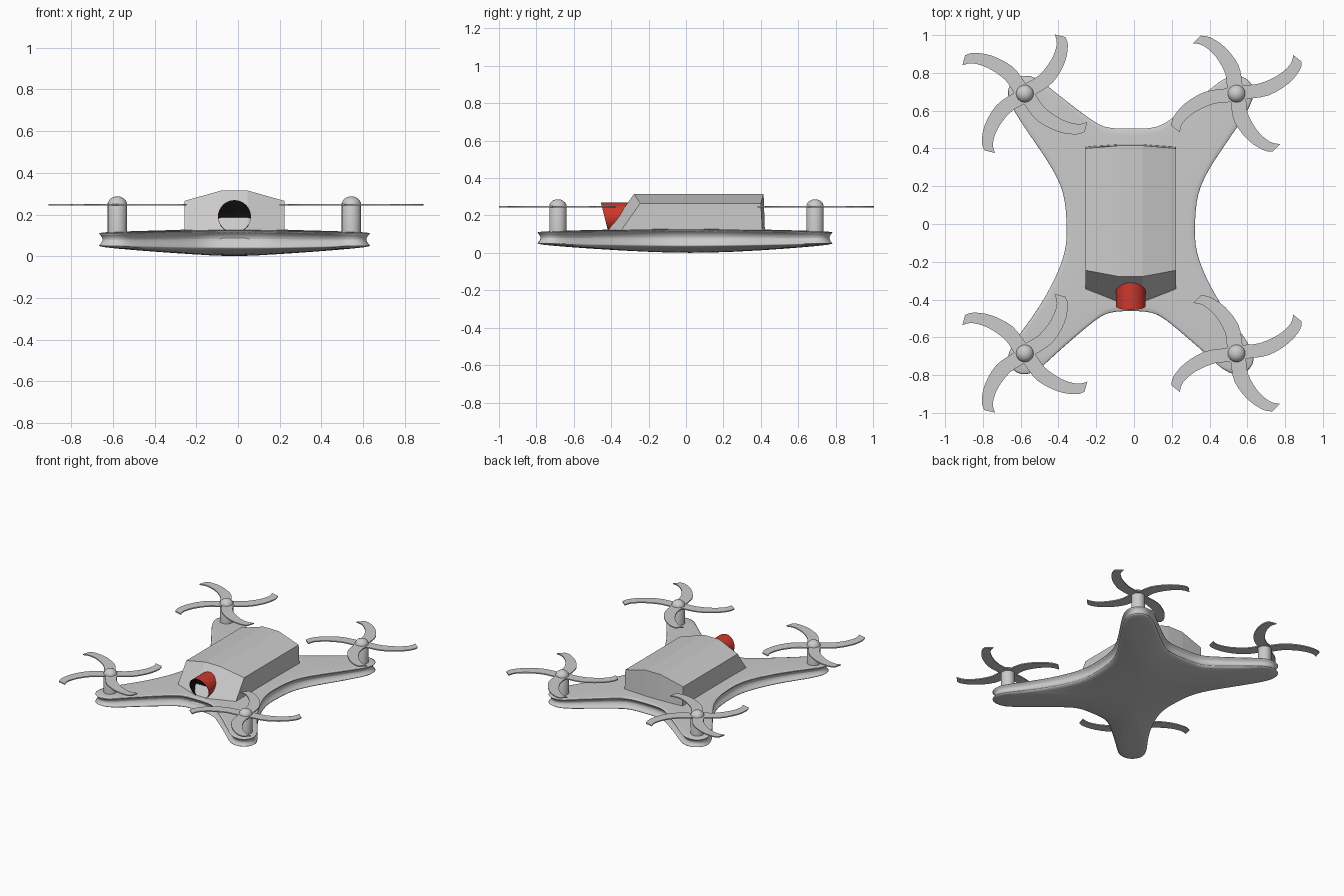
import bpy, bmesh
from math import cos, sin, pi, radians, hypot
from mathutils import Vector, Matrix

if "Cube" in bpy.data.objects:
    bpy.data.objects.remove(bpy.data.objects["Cube"])

CX = -0.017  # symmetry plane of the craft


def make(name, bm, smooth=None, mat=None):
    bmesh.ops.recalc_face_normals(bm, faces=bm.faces)
    me = bpy.data.meshes.new(name)
    bm.to_mesh(me)
    bm.free()
    ob = bpy.data.objects.new(name, me)
    bpy.context.collection.objects.link(ob)
    if mat:
        me.materials.append(mat)
    if smooth:
        bpy.context.view_layer.objects.active = ob
        ob.select_set(True)
        bpy.ops.object.shade_smooth_by_angle(angle=radians(smooth))
        ob.select_set(False)
    return ob


def loft(bm, rings, cap_start=True, cap_end=True):
    vs = [[bm.verts.new(p) for p in r] for r in rings]
    n = len(vs[0])
    for a, b in zip(vs, vs[1:]):
        for i in range(n):
            j = (i + 1) % n
            bm.faces.new((a[i], a[j], b[j], b[i]))
    if cap_start:
        bm.faces.new(vs[0][::-1])
    if cap_end:
        bm.faces.new(vs[-1])


def colour(name, rgb):
    m = bpy.data.materials.new(name)
    m.diffuse_color = (*rgb, 1)
    m.use_nodes = True
    m.node_tree.nodes["Principled BSDF"].inputs["Base Color"].default_value = m.diffuse_color
    return m


red = colour("red", (0.6, 0.04, 0.025))
black = colour("black", (0.005, 0.005, 0.005))

# Airframe: X-shaped outline lofted through rounded rings down to a keel
half = [(.13, .477), (.22, .515), (.47, .715), (.53, .765), (.60, .76), (.637, .71),
        (.61, .63), (.46, .42), (.325, .21), (.31, .03), (.305, -.15), (.40, -.36),
        (.50, -.52), (.61, -.66), (.637, -.72), (.60, -.775), (.53, -.775),
        (.46, -.70), (.22, -.49), (.13, -.435)]
outline = [(0, .475)] + half + [(0, -.43)] + [(-x, y) for x, y in reversed(half)]
N = len(outline)


def inset(d, z_mid, z_tip):
    ring = []
    for i, (x, y) in enumerate(outline):
        a, b = Vector(outline[i - 1]), Vector(outline[(i + 1) % N])
        t = (b - a).normalized()
        k = min(1, hypot(x, y) / .95)
        ring.append((CX + x + t.y * d, y - t.x * d, z_mid + (z_tip - z_mid) * k))
    return ring


def core(rx, ry, z, y0=0):
    ring = []
    for x, y in outline:
        r = hypot(x, y)
        ring.append((CX + rx * x / r, y0 + ry * y / r, z))
    return ring


bm = bmesh.new()
loft(bm, [core(.15, .25, .128), inset(.0 - .05, .132, .117), inset(-.02, .118, .106),
          inset(0, .085, .08), inset(-.02, .045, .054), inset(-.048, .022, .043),
          core(.13, .25, 0, .03)])
frame = make("airframe", bm, 60)
sub = frame.modifiers.new("smooth", 'SUBSURF')
sub.levels = sub.render_levels = 2

# Canopy: faceted cover with sloping nose
def section(ys):
    prof = [(-.24, .08), (-.24, .265), (-.0625, .315), (.0625, .315), (.24, .265), (.24, .08)]
    ring = [(CX + u, y, z) for (u, z), y in zip(prof, ys + ys[::-1])]
    ring += [(CX + .0625, ys[3] if len(ys) > 3 else ys[0], .08)]
    return ring


bm = bmesh.new()
prof = [(-.24, .08), (-.24, .265), (-.0625, .315), (.0625, .315),
        (.24, .265), (.24, .08), (.0625, .08), (-.0625, .08)]
nose = [-.375, -.245, -.278, -.278, -.245, -.375, -.445, -.445]
tail = [.41, .40, .415, .415, .40, .41, .423, .423]
rows = [[bm.verts.new((CX + u, y, z)) for (u, z), y in zip(prof, ys)] for ys in (nose, tail)]
for i in range(8):
    j = (i + 1) % 8
    bm.faces.new((rows[0][i], rows[0][j], rows[1][j], rows[1][i]))
for r in rows:
    for q in ((0, 1, 2, 7), (7, 2, 3, 6), (6, 3, 4, 5)):
        bm.faces.new([r[k] for k in q])
make("canopy", bm)

# Camera: red tube with slanted mouth and a black hollow
def tube_ring(r, y, slant):
    out = []
    for i in range(32):
        a = 2 * pi * i / 32
        out.append((CX + r * cos(a), y - slant * r * sin(a), .19 + r * sin(a)))
    return out


bm = bmesh.new()
loft(bm, [tube_ring(.079, -.25, 0), tube_ring(.079, -.435, .25),
          tube_ring(.077, -.435, .25)], True, False)
make("camera_tube", bm, 30, red)
bm = bmesh.new()
loft(bm, [tube_ring(.077, -.435, .25), tube_ring(.077, -.37, .25)], False, True)
lens = make("camera_hollow", bm, 30, black)
lens.data.flip_normals()

# Rotor blade edges, hub outwards
outer = [(.0, -.035), (.06, -.03), (.17, -.01), (.275, .06), (.335, .14), (.345, .19)]
inner = [(.0, .04), (.03, .05), (.12, .06), (.22, .11), (.285, .175), (.30, .23)]


def curve(pts, steps=3):
    p = [Vector(q) for q in [pts[0]] + pts + [pts[-1]]]
    out = []
    for a, b, c, d in zip(p, p[1:], p[2:], p[3:]):
        for s in range(steps):
            t = s / steps
            out.append(.5 * (2 * b + (c - a) * t + (2 * a - 5 * b + 4 * c - d) * t * t
                             + (3 * b - a - 3 * c + d) * t ** 3))
    return out + [p[-1]]


def rotor(name, x, y, turn, sx, sy):
    bm = bmesh.new()
    T = Matrix.Translation((x, y, .246)) @ Matrix.Diagonal((sx, sy, 1, 1))
    for k in range(4):
        M = T @ Matrix.Rotation(radians(turn + 90 * k), 4, 'Z')
        rings = []
        for o, i in zip(curve(outer), curve(inner)):
            rings.append([M @ Vector((q.x, q.y, h)) for q, h in
                          ((o, -.004), (i, -.004), (i, .004), (o, .004))])
        loft(bm, rings)
    make(name, bm)


# Motors with domed caps and rotors at the four arm tips
for side, x, turn, sx, sy in (("left", -.578, 27, .97, .92), ("right", .543, 0, 1, .89)):
    for end, y in (("front", -.685), ("back", .69)):
        bm = bmesh.new()
        shape = [(.046, .09), (.046, .255), (.040, .268), (.028, .279), (.012, .286)]
        loft(bm, [[(x + r * cos(2 * pi * i / 24), y + r * sin(2 * pi * i / 24), z)
                   for i in range(24)] for r, z in shape])
        make(f"{end}_{side}_motor", bm, 40)
        rotor(f"{end}_{side}_rotor", x, y, turn, sx, sy)
